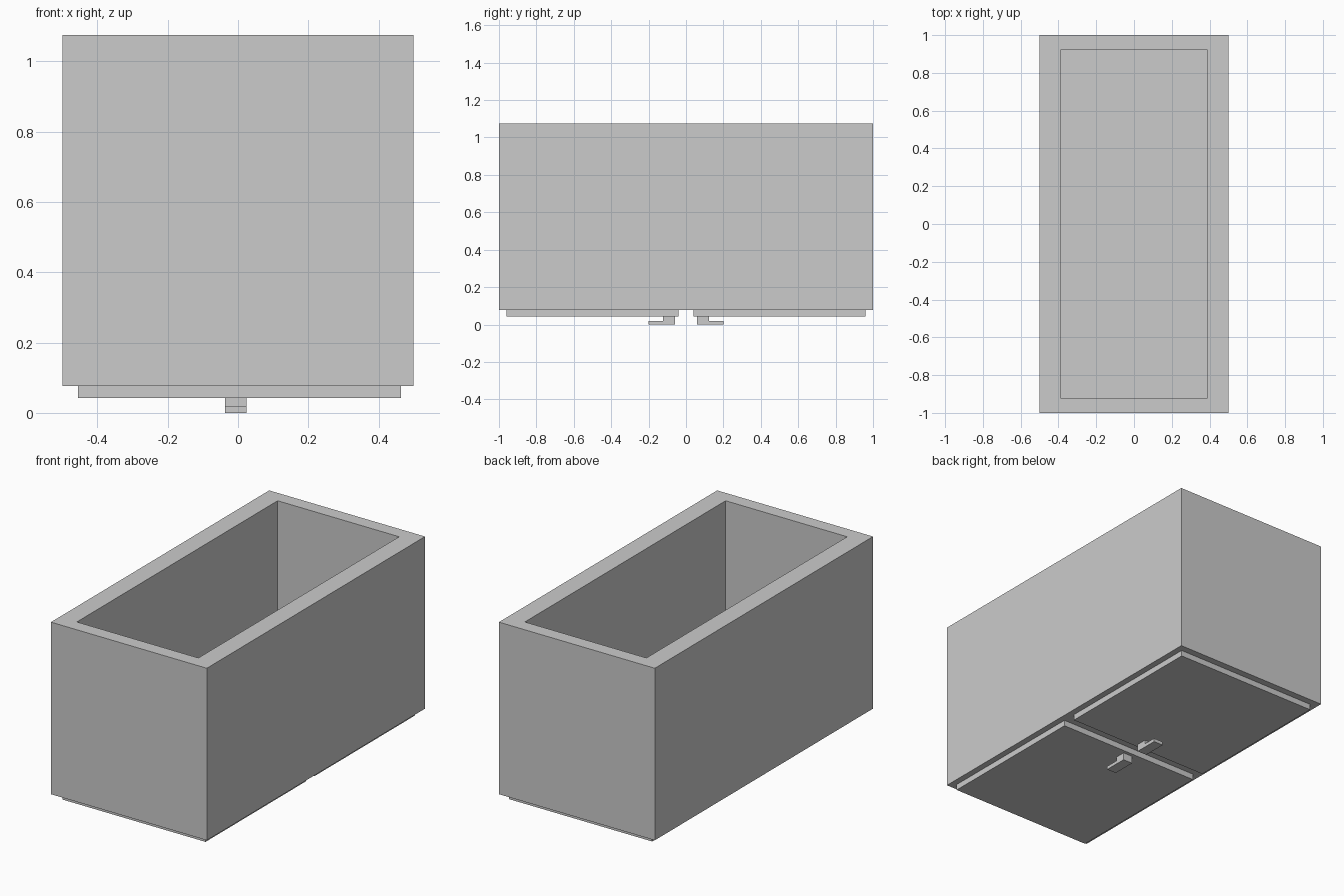
import bpy, bmesh

if "Cube" in bpy.data.objects:
    bpy.data.objects.remove(bpy.data.objects["Cube"])


def mesh_object(name, bm):
    bmesh.ops.recalc_face_normals(bm, faces=bm.faces[:])
    me = bpy.data.meshes.new(name)
    bm.to_mesh(me)
    bm.free()
    ob = bpy.data.objects.new(name, me)
    bpy.context.collection.objects.link(ob)
    return ob


def add_box(bm, lo, hi):
    r = bmesh.ops.create_cube(bm, size=1)
    for v in r["verts"]:
        v.co = [lo[i] + (v.co[i] + 0.5) * (hi[i] - lo[i]) for i in range(3)]


# Cabinet body lying on its doors, hollowed from the open top
bm = bmesh.new()
add_box(bm, (-0.5, -1, 0.077), (0.5, 1, 1.075))
top = max(bm.faces, key=lambda f: f.calc_center_median().z)
bmesh.ops.inset_individual(bm, faces=[top], thickness=0.08)
for v in top.verts:
    v.co.x = 0.39 if v.co.x > 0 else -0.39
    v.co.y = 0.92 if v.co.y > 0 else -0.92
floor = bmesh.ops.extrude_discrete_faces(bm, faces=[top])["faces"][0]
for v in floor.verts:
    v.co.z = 0.17
mesh_object("cabinet_body", bm)

for side, label in ((-1, "front"), (1, "back")):
    # Door panel
    bm = bmesh.new()
    ys = sorted((side * 0.04, side * 0.96))
    add_box(bm, (-0.455, ys[0], 0.043), (0.464, ys[1], 0.077))
    mesh_object(label + "_door", bm)

    # L-shaped handle, extruded from its side profile
    bm = bmesh.new()
    profile = [(0.06, 0), (0.2, 0), (0.2, 0.02), (0.122, 0.02),
               (0.122, 0.043), (0.06, 0.043)]
    face = bm.faces.new([bm.verts.new((-0.037, side * y, z)) for y, z in profile])
    ext = bmesh.ops.extrude_face_region(bm, geom=[face])
    for g in ext["geom"]:
        if isinstance(g, bmesh.types.BMVert):
            g.co.x = 0.024
    mesh_object(label + "_handle", bm)
